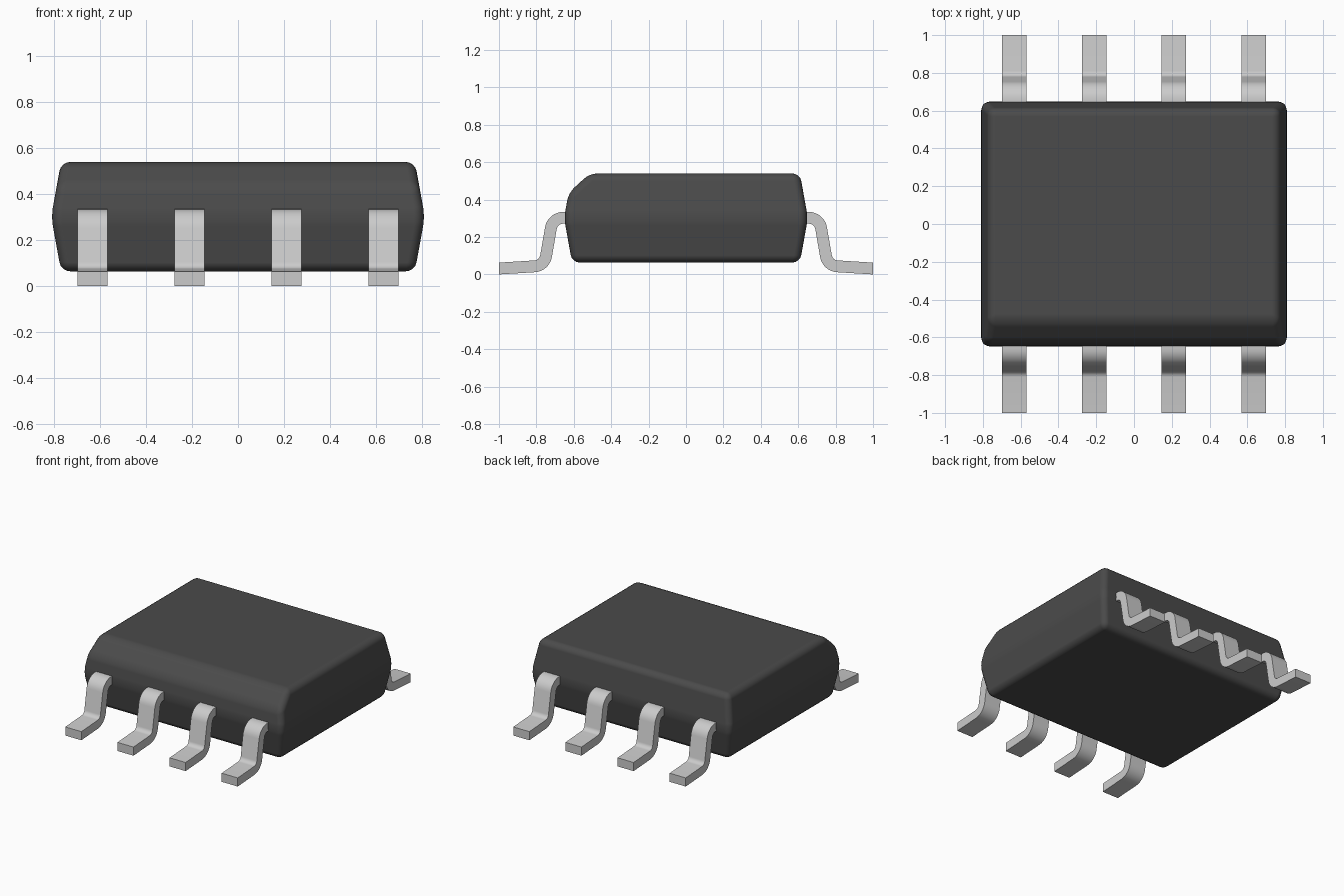
import bpy, bmesh, math
from mathutils import Vector

cube = bpy.data.objects.get("Cube")
if cube:
    bpy.data.objects.remove(cube, do_unlink=True)


def material(name, rgb, roughness):
    mat = bpy.data.materials.new(name)
    mat.use_nodes = True
    mat.diffuse_color = (*rgb, 1)
    bsdf = mat.node_tree.nodes["Principled BSDF"]
    bsdf.inputs["Base Color"].default_value = (*rgb, 1)
    bsdf.inputs["Roughness"].default_value = roughness
    return mat


def add_object(name, bm, mat):
    bmesh.ops.recalc_face_normals(bm, faces=bm.faces)
    mesh = bpy.data.meshes.new(name)
    bm.to_mesh(mesh)
    bm.free()
    mesh.materials.append(mat)
    obj = bpy.data.objects.new(name, mesh)
    bpy.context.collection.objects.link(obj)
    return obj


def skin(bm, rings):
    """Join four-cornered rings with quads and cap both ends."""
    rings = [[bm.verts.new(p) for p in ring] for ring in rings]
    for a, b in zip(rings, rings[1:]):
        for i in range(4):
            j = (i + 1) % 4
            bm.faces.new((a[i], a[j], b[j], b[i]))
    bm.faces.new(rings[0][::-1])
    bm.faces.new(rings[-1])


dark_plastic = material("dark plastic", (0.07, 0.07, 0.07), 0.6)
light_metal = material("light metal", (0.6, 0.6, 0.6), 0.4)

# Package body: widest at mid height, tapering to top and bottom
bm = bmesh.new()
skin(bm, [[(-x, -y, z), (x, -y, z), (x, y, z), (-x, y, z)]
          for x, y, z in ((0.77, 0.609, 0.064), (0.813, 0.652, 0.302), (0.77, 0.609, 0.54))])

# Chamfer along the front top edge
cut = bmesh.ops.bisect_plane(
    bm, geom=bm.verts[:] + bm.edges[:] + bm.faces[:],
    plane_co=(0, -0.515, 0.54), plane_no=(0, -0.11, 0.12), clear_outer=True)
bmesh.ops.holes_fill(bm, edges=[e for e in cut["geom_cut"] if isinstance(e, bmesh.types.BMEdge)])
body = add_object("package_body", bm, dark_plastic)
for poly in body.data.polygons:
    poly.use_smooth = True
bevel = body.modifiers.new("rounded edges", "BEVEL")
bevel.width = 0.04
bevel.segments = 4
bevel.limit_method = "ANGLE"
bevel.angle_limit = math.radians(10)
bevel.harden_normals = True


def rounded_path(points, radius, steps=8):
    """Replace the inner corners of a path by arcs."""
    pts = [Vector(p) for p in points]
    path = [pts[0]]
    for a, b, c in zip(pts, pts[1:], pts[2:]):
        u, v = (a - b).normalized(), (c - b).normalized()
        half = u.angle(v) / 2
        centre = b + (u + v).normalized() * radius / math.sin(half)
        start = b + u * radius / math.tan(half) - centre
        end = b + v * radius / math.tan(half) - centre
        sweep = start.angle(end)
        for i in range(steps + 1):
            t = i / steps
            path.append(centre + (start * math.sin((1 - t) * sweep)
                                  + end * math.sin(t * sweep)) / math.sin(sweep))
    return path + [pts[-1]]


# Gull-wing pins: a flat strip swept along a bent path of (y, z) points
PIN_WIDTH, PIN_THICK = 0.13, 0.063
path = rounded_path([(0.55, 0.303), (0.713, 0.303), (0.757, 0.047), (1.0, 0.032)], 0.066)


def make_pin(name, x, side):
    rings = []
    for i, p in enumerate(path):
        d = (path[min(i + 1, len(path) - 1)] - path[max(i - 1, 0)]).normalized()
        n = Vector((-d.y, d.x))
        if i in (0, len(path) - 1):
            n = Vector((0, 1))
        up, low = p + n * PIN_THICK / 2, p - n * PIN_THICK / 2
        w = PIN_WIDTH / 2
        rings.append([(x - w, side * up.x, up.y), (x + w, side * up.x, up.y),
                      (x + w, side * low.x, low.y), (x - w, side * low.x, low.y)])
    bm = bmesh.new()
    skin(bm, rings)
    return add_object(name, bm, light_metal)


pins = []
for side, label in ((-1, "front"), (1, "back")):
    for i in range(4):
        pins.append(make_pin(f"{label}_pin_{i + 1}", (i - 1.5) * 0.422, side))

bpy.ops.object.select_all(action="DESELECT")
for pin in pins:
    pin.select_set(True)
bpy.context.view_layer.objects.active = pins[0]
bpy.ops.object.shade_smooth_by_angle(angle=math.radians(35))
